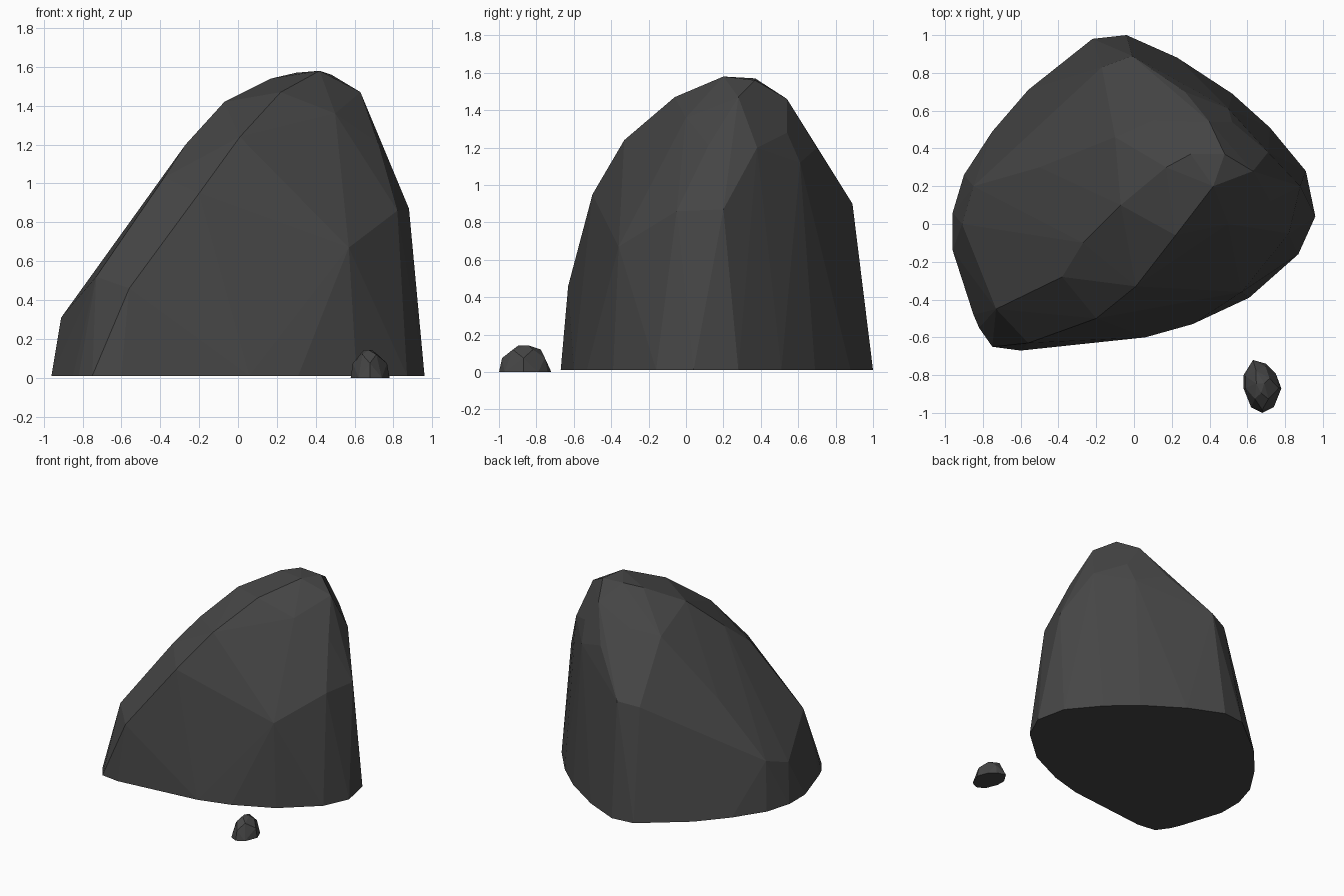
import bpy
import bmesh
import math

cube = bpy.data.objects.get("Cube")
if cube:
    bpy.data.objects.remove(cube, do_unlink=True)


def make_material(name, colour):
    material = bpy.data.materials.new(name)
    material.use_nodes = True
    material.diffuse_color = colour
    shader = material.node_tree.nodes["Principled BSDF"]
    shader.inputs["Base Color"].default_value = colour
    shader.inputs["Roughness"].default_value = 0.9
    return material


def ring(outline, height, scale=1.0, centre=(0, 0)):
    """Lay a flat outline at a height, shrunk towards a centre."""
    cx, cy = centre
    return [(cx + (x - cx) * scale, cy + (y - cy) * scale, height)
            for x, y in outline]


def make_rock(name, points, material):
    """Wrap a tight faceted skin around points given in hundredths."""
    bm = bmesh.new()
    for point in points:
        bm.verts.new([value / 100 for value in point])
    hull = bmesh.ops.convex_hull(bm, input=bm.verts[:])
    loose = set(hull["geom_interior"]) | set(hull["geom_unused"])
    loose = [item for item in loose if isinstance(item, bmesh.types.BMVert)]
    bmesh.ops.delete(bm, geom=loose, context="VERTS")
    # Merge nearly flat triangles into broad facets
    bmesh.ops.dissolve_limit(bm, angle_limit=math.radians(2),
                             verts=bm.verts[:], edges=bm.edges[:])
    bmesh.ops.recalc_face_normals(bm, faces=bm.faces[:])
    mesh = bpy.data.meshes.new(name)
    bm.to_mesh(mesh)
    bm.free()
    mesh.materials.append(material)
    rock = bpy.data.objects.new(name, mesh)
    bpy.context.collection.objects.link(rock)


stone = make_material("dark grey stone", (0.06, 0.06, 0.06, 1))

# Boulder: footprint on the ground
footprint = [
    (96, 4), (91, 28), (72, 51), (52, 69), (23, 88), (-4, 100), (-22, 98),
    (-56, 71), (-75, 49), (-90, 26), (-96, 6), (-96, -14), (-85, -48),
    (-82, -55), (-75, -65), (-60, -67), (-43, -63), (6, -60), (31, -53),
    (61, -39), (87, -16),
]
# Boulder: shoulder where the steep walls lean inwards
shoulder = [
    (88, 20, 87), (71, 38, 120), (50, 61, 112), (27, 70, 120), (-1, 89, 90),
    (-17, 83, 87), (-48, 55, 62), (-85, 20, 38), (-91, 0, 31),
    (-73, -45, 52), (-56, -63, 46), (-39, -58, 62), (-27, -53, 81),
    (-20, -50, 95), (57, -36, 67), (82, -5, 86),
]
# Boulder: rounded crown and the ridge running down the front
crown = [
    (72, 12, 121), (63, 28, 147), (48, 37, 156), (52, 54, 128),
    (40, 54, 146), (42, 20, 158), (30, 37, 157), (50, 0, 136),
    (22, -6, 147), (1, -33, 124), (17, 30, 154), (-7, 10, 142),
    (-27, -10, 120), (-38, -28, 103), (-10, 46, 128), (10, 55, 132),
    (-50, 30, 82),
]
make_rock("boulder", ring(footprint, 1) + shoulder + crown, stone)

# Pebble: stacked shrinking outlines
pebble_outline = [
    (58, -80), (63, -72), (70, -74), (75, -79), (78, -87), (74, -97),
    (68, -100), (62, -97), (58, -87),
]
middle = (67, -86)
pebble = (ring(pebble_outline, 0)
          + ring(pebble_outline[::2], 7.5, 0.88, middle)
          + ring(pebble_outline[1::2], 12, 0.6, middle)
          + ring(pebble_outline[::3], 14.3, 0.25, middle))
make_rock("pebble", pebble, stone)
